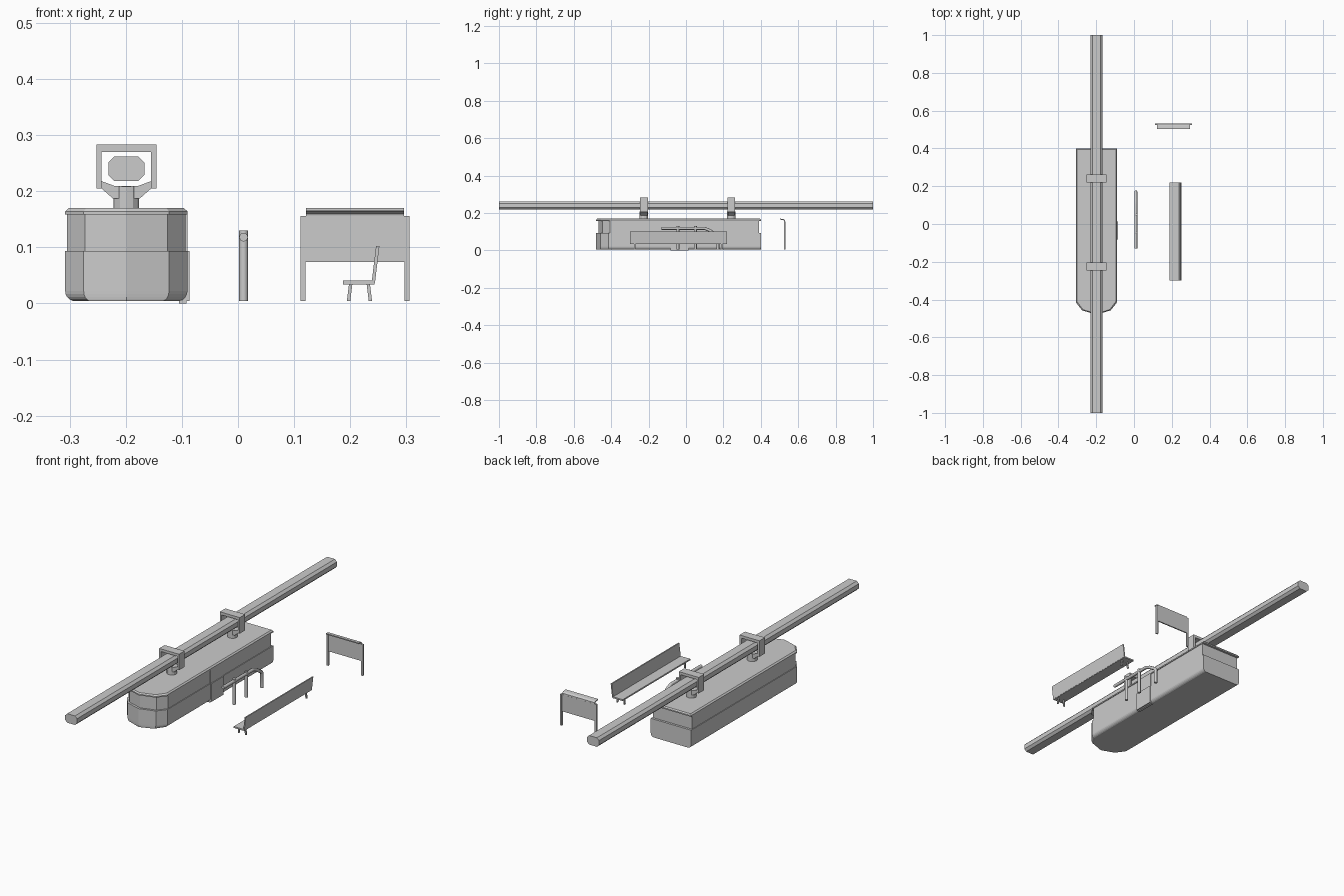
import bpy, bmesh, math

if "Cube" in bpy.data.objects:
    bpy.data.objects.remove(bpy.data.objects["Cube"])

CX = -0.199  # centre line of the vehicle and beam


def finish(name, bm):
    bmesh.ops.recalc_face_normals(bm, faces=bm.faces)
    me = bpy.data.meshes.new(name)
    bm.to_mesh(me)
    bm.free()
    ob = bpy.data.objects.new(name, me)
    bpy.context.collection.objects.link(ob)
    return ob


def loft(name, rings):
    bm = bmesh.new()
    loops = [[bm.verts.new(p) for p in r] for r in rings]
    n = len(loops[0])
    for a, b in zip(loops, loops[1:]):
        for i in range(n):
            j = (i + 1) % n
            bm.faces.new((a[i], a[j], b[j], b[i]))
    bm.faces.new(loops[0][::-1])
    bm.faces.new(loops[-1])
    return finish(name, bm)


def prism_y(name, prof, y0, y1):
    """Extrude an (x, z) profile along y."""
    return loft(name, [[(x, y, z) for x, z in prof] for y in (y0, y1)])


def prism_x(name, prof, x0, x1):
    """Extrude a (y, z) profile along x."""
    return loft(name, [[(x, y, z) for y, z in prof] for x in (x0, x1)])


def box(name, x0, x1, y0, y1, z0, z1):
    return prism_y(name, [(x0, z0), (x1, z0), (x1, z1), (x0, z1)], y0, y1)


def mirrored_prism(name, prof, y0, y1):
    """Half profile, open on the centre line, mirrored across it."""
    ob = prism_y(name, prof, y0, y1)
    bm = bmesh.new()
    bm.from_mesh(ob.data)
    inner = [f for f in bm.faces if all(abs(v.co.x) < 1e-5 for v in f.verts)]
    bmesh.ops.delete(bm, geom=inner, context='FACES')
    bm.to_mesh(ob.data)
    bm.free()
    ob.modifiers.new("mirror", 'MIRROR').use_axis[0] = True
    ob.location.x = CX
    return ob


def tube(name, pts, r):
    cu = bpy.data.curves.new(name, 'CURVE')
    cu.dimensions = '3D'
    cu.bevel_depth = r
    cu.bevel_resolution = 2
    cu.use_fill_caps = True
    sp = cu.splines.new('POLY')
    sp.points.add(len(pts) - 1)
    for p, co in zip(sp.points, pts):
        p.co = (*co, 1)
    ob = bpy.data.objects.new(name, cu)
    bpy.context.collection.objects.link(ob)
    bpy.ops.object.select_all(action='DESELECT')
    ob.select_set(True)
    bpy.context.view_layer.objects.active = ob
    bpy.ops.object.convert(target='MESH')


# Vehicle: plan outline with a faceted nose, lofted through sections
half = [(0.0, -0.48), (0.076, -0.457), (0.109, -0.415), (0.109, 0.40)]
plan = half + [(-x, y) for x, y in half[:0:-1]]


def ring(z, sx=1.0, sy=1.0):
    return [(CX + x * sx, -0.04 + (y + 0.04) * sy, z) for x, y in plan]


R = 0.018
lower = [ring(0.004 + R * (1 - math.cos(a)), 1 - R / 0.109 * (1 - math.sin(a)))
         for a in (math.radians(d) for d in (0, 18, 36, 54, 72, 90))]
body = loft("vehicle_body", lower + [
    ring(0.093), ring(0.093, 0.97, 0.975), ring(0.158, 0.97, 0.975),
    ring(0.158), ring(0.164), ring(0.17, 0.94, 0.99)])

# Door panel and step on the platform side
box("door_lower", -0.10, -0.086, -0.083, 0.013, 0.004, 0.093)
box("door_upper", -0.10, -0.09, -0.083, 0.013, 0.093, 0.158)
box("door_step", -0.105, -0.092, -0.083, 0.013, 0.0, 0.005)

# Overhead beam
bx, bz0, bz1, c = 0.032, 0.218, 0.262, 0.011
prism_y("overhead_beam", [
    (CX - bx + c, bz0), (CX + bx - c, bz0), (CX + bx, bz0 + c), (CX + bx, bz1 - c),
    (CX + bx - c, bz1), (CX - bx + c, bz1), (CX - bx, bz1 - c), (CX - bx, bz0 + c)], -1, 1)

# Two hangers: square frame, sloping arms and round neck
for tag, y in (("front", -0.225), ("back", 0.242)):
    mirrored_prism(tag + "_hanger_frame", [
        (0, 0.283), (0.0535, 0.283), (0.0535, 0.205), (0.044, 0.205),
        (0.044, 0.27), (0, 0.27)], y - 0.021, y + 0.021)
    mirrored_prism(tag + "_hanger_arms", [
        (0, 0.209), (0.02, 0.209), (0.0445, 0.218), (0.0445, 0.205),
        (0.024, 0.187), (0, 0.187)], y - 0.018, y + 0.018)
    bpy.ops.mesh.primitive_cylinder_add(vertices=12, radius=0.023, depth=0.04,
                                        location=(CX, y, 0.188))
    bpy.context.object.name = tag + "_hanger_neck"

# Railing: one bent handrail that ends as a post, plus two posts
X = 0.010
tube("handrail", [(X, -0.13, 0.118), (X, 0.10, 0.118), (X, 0.125, 0.108),
                  (X, 0.164, 0.083), (X, 0.17, 0.073), (X, 0.17, 0.004)], 0.008)
for i, y in enumerate((-0.043, 0.05)):
    tube("rail_post_%d" % (i + 1), [(X, y, 0.004), (X, y, 0.13)], 0.008)

# Bench
box("bench_seat", 0.187, 0.243, -0.30, 0.22, 0.034, 0.041)
prism_y("bench_back", [(0.238, 0.036), (0.244, 0.036), (0.252, 0.102), (0.246, 0.102)],
        -0.30, 0.22)
for tag, y in (("front", -0.275), ("back", 0.19)):
    for side, top, foot in (("left", 0.201, 0.197), ("right", 0.232, 0.236)):
        w = 0.003
        prism_y("bench_%s_%s_leg" % (tag, side), [
            (foot - w, 0.004), (foot + w, 0.004), (top + w, 0.036), (top - w, 0.036)],
            y - 0.004, y + 0.004)

# Sign board with two posts and a curved canopy
box("sign_board", 0.111, 0.306, 0.525, 0.531, 0.074, 0.156)
for tag, x in (("left", 0.111), ("right", 0.297)):
    box("sign_%s_post" % tag, x, x + 0.009, 0.523, 0.532, 0.004, 0.156)
prism_x("sign_canopy", [
    (0.531, 0.152), (0.530, 0.162), (0.522, 0.168), (0.503, 0.170),
    (0.503, 0.165), (0.519, 0.163), (0.525, 0.159), (0.526, 0.152)], 0.121, 0.296)
